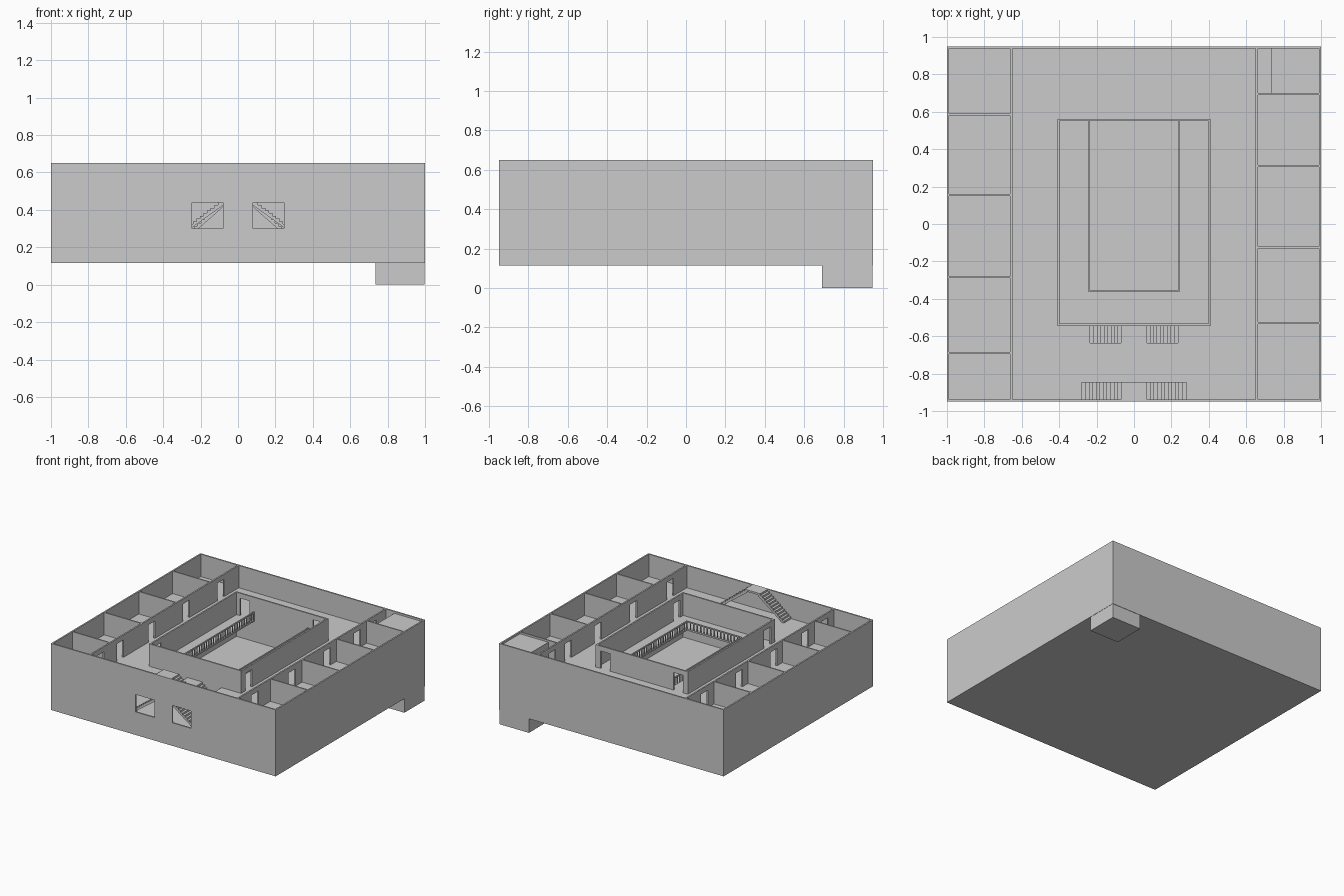
import bpy, bmesh
from mathutils import Vector

if "Cube" in bpy.data.objects:
    bpy.data.objects.remove(bpy.data.objects["Cube"])

BASE, F1, F2, TOP = 0.115, 0.295, 0.47, 0.65   # slab, two floors, wall tops
T = 0.012                                      # wall thickness


def finish(name, bm):
    bmesh.ops.recalc_face_normals(bm, faces=bm.faces)
    me = bpy.data.meshes.new(name)
    bm.to_mesh(me)
    bm.free()
    ob = bpy.data.objects.new(name, me)
    bpy.context.collection.objects.link(ob)
    return ob


def add_box(bm, x0, x1, y0, y1, z0, z1):
    vs = bmesh.ops.create_cube(bm, size=1)["verts"]
    for v in vs:
        v.co = Vector((x0 + (v.co.x + .5) * (x1 - x0),
                       y0 + (v.co.y + .5) * (y1 - y0),
                       z0 + (v.co.z + .5) * (z1 - z0)))


def box(name, *b):
    bm = bmesh.new()
    add_box(bm, *b)
    return finish(name, bm)


def plate(name, axis, p0, p1, u0, u1, v0, v1, holes=()):
    """Flat panel across one axis with rectangular openings."""
    place = {"x": lambda u, v: (p0, u, v), "y": lambda u, v: (u, p0, v),
             "z": lambda u, v: (u, v, p0)}[axis]
    us = sorted({u0, u1, *[c for h in holes for c in h[:2]]})
    vs = sorted({v0, v1, *[c for h in holes for c in h[2:]]})
    bm = bmesh.new()
    for a, b in zip(us, us[1:]):
        for c, d in zip(vs, vs[1:]):
            mu, mv = (a + b) / 2, (c + d) / 2
            if any(h[0] < mu < h[1] and h[2] < mv < h[3] for h in holes):
                continue
            bm.faces.new([bm.verts.new(place(*q)) for q in ((a, c), (b, c), (b, d), (a, d))])
    bmesh.ops.remove_doubles(bm, verts=bm.verts, dist=1e-5)
    ext = bmesh.ops.extrude_face_region(bm, geom=bm.faces[:], use_keep_orig=True)
    shift = Vector([(p1 - p0) if axis == k else 0 for k in "xyz"])
    for g in ext["geom"]:
        if isinstance(g, bmesh.types.BMVert):
            g.co += shift
    bmesh.ops.dissolve_limit(bm, angle_limit=0.01, verts=bm.verts, edges=bm.edges)
    return finish(name, bm)


def stair(name, xa, xb, y0, y1, z0, z1, n=11):
    """Sawtooth flight rising from xa to xb with a sloping underside."""
    dx, dz = (xb - xa) / n, (z1 - z0) / n
    pts = []
    for i in range(n):
        pts += [(xa + i * dx, z0 + i * dz), (xa + i * dx, z0 + (i + 1) * dz)]
    pts += [(xb, z1), (xb, z1 - 1.6 * dz), (xa + dx, z0)]
    bm = bmesh.new()
    f = bm.faces.new([bm.verts.new((x, y0, z)) for x, z in pts])
    ext = bmesh.ops.extrude_face_region(bm, geom=[f], use_keep_orig=True)
    for g in ext["geom"]:
        if isinstance(g, bmesh.types.BMVert):
            g.co.y = y1
    return finish(name, bm)


def doors(centres, w=0.085):
    return [(c - w / 2, c + w / 2, F2, 0.61) for c in centres]


# Outer walls, with two stair windows in the front
windows = [(-.245, -.08, .30, .44), (.08, .245, .30, .44)]
plate("front_wall", "y", -.95, -.95 + T, -1, 1, BASE, TOP, windows)
plate("back_wall", "y", .95 - T, .95, -1, 1, BASE, TOP)
for s, side in ((-1, "left"), (1, "right")):
    plate(side + "_wall", "x", s, s * (1 - T), -.95 + T, .95 - T, BASE, TOP)

# Floors; the upper one has the court void and stair wells
box("bottom_slab", -1 + T, 1 - T, -.95 + T, .95 - T, BASE, BASE + .012)
box("middle_floor", -1 + T, 1 - T, -.95 + T, .95 - T, F1 - .012, F1)
plate("upper_floor", "z", F2 - .012, F2, -1 + T, 1 - T, -.95 + T, .95 - T,
      [(-.24, .24, -.355, .55), (.05, .235, -.635, -.545), (-.235, -.05, -.635, -.545)])

# Corridor walls and room partitions
rooms = {"left": (-1, (-.69, -.285, .155, .585), (-.82, -.57, -.17, .27, .71)),
         "right": (1, (-.53, -.125, .31, .695), (-.73, -.26, .19, .57, .77))}
for side, (s, parts, centres) in rooms.items():
    plate(side + "_corridor_wall", "x", s * .65, s * .662, -.95 + T, .95 - T,
          F2, TOP, doors(centres))
    for i, y in enumerate(parts):
        xs = sorted((s * .662, s * (1 - T)))
        box(f"{side}_partition_{i}", *xs, y - .005, y + .005, F2, TOP)

# Shaft in the back right room running down to the ground
box("corner_shaft", .735, .998, .69, .947, 0, .635)

# Court walls, reaching down past the gallery
plate("court_back_wall", "y", .55, .562, -.41, .41, F1, TOP, doors((-.325, .325)))
plate("court_front_wall", "y", -.545, -.533, -.41, .41, F1, TOP)
for s, side in ((-1, "left"), (1, "right")):
    plate(f"court_{side}_wall", "x", s * .41, s * .398, -.533, .55, F1, TOP, doors((-.45,)))

# Gallery railing around the void
bm = bmesh.new()
H = F2 + .065
for s in (-1, 1):
    add_box(bm, *sorted((s * .237, s * .247)), -.36, .55, H - .01, H)
    for i in range(31):
        y = -.355 + i * .03
        add_box(bm, s * .242 - .003, s * .242 + .003, y - .004, y + .004, F2, H - .01)
add_box(bm, -.237, .237, -.362, -.352, H - .01, H)
for i in range(1, 16):
    x = -.24 + i * .03
    add_box(bm, x - .004, x + .004, -.36, -.354, F2, H - .01)
finish("gallery_railing", bm)

# Mirrored stair flights meeting at centre landings
for s, side in ((-1, "left"), (1, "right")):
    stair(f"front_stair_upper_{side}", s * .28, s * .05, -.938, -.845, F2, TOP, 12)
    stair(f"front_stair_lower_{side}", s * .28, s * .05, -.938, -.845, F1, F2 - .001, 12)
    stair(f"court_stair_{side}", s * .235, s * .05, -.635, -.546, F1, F2, 10)
box("front_landing", -.05, .05, -.938, -.845, TOP - .015, TOP)
